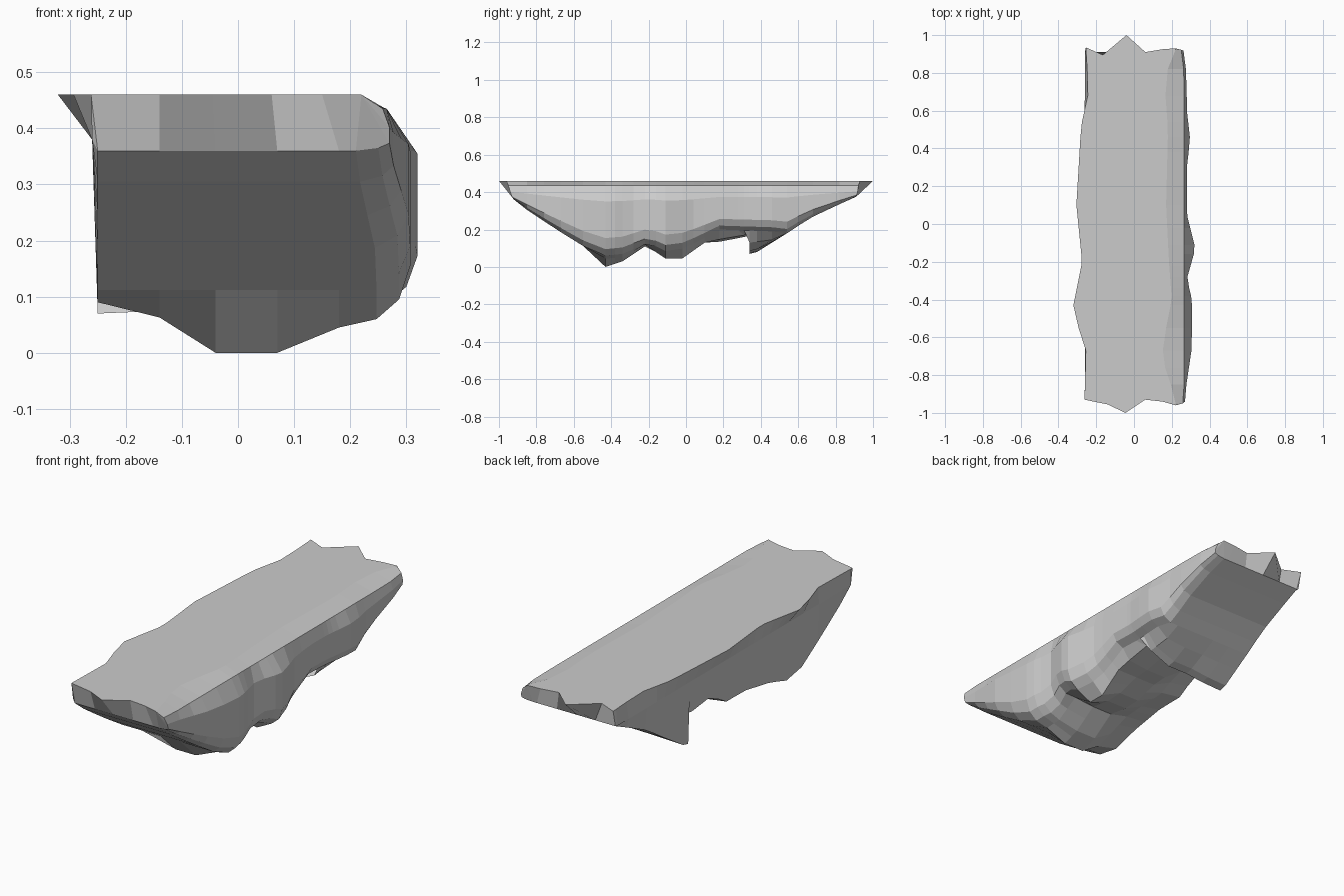
import bpy, bmesh

if "Cube" in bpy.data.objects:
    bpy.data.objects.remove(bpy.data.objects["Cube"])

TOP = 0.46


def interp(pts, y):
    """Piecewise linear profile lookup."""
    if y <= pts[0][0]:
        return pts[0][1]
    for (a, u), (b, v) in zip(pts, pts[1:]):
        if y <= b:
            return u + (v - u) * (y - a) / (b - a)
    return pts[-1][1]


# Profiles along the ledge: (y, value)
left_top_x = [(-.93, -.262), (-.67, -.255), (-.45, -.325), (-.2, -.275), (.1, -.305),
              (.52, -.28), (.7, -.24), (.93, -.255)]
right_top_x = [(-.9, .22), (-.8, .17), (-.65, .15), (-.4, .20), (-.2, .185), (.1, .17),
               (.5, .18), (.7, .165), (.83, .18), (.9, .22)]
right_wall_x = [(-.9, .27), (-.65, .307), (-.4, .307), (-.29, .28), (-.13, .325),
                (.05, .28), (.3, .28), (.45, .297), (.6, .28), (.8, .278), (.9, .262)]
front_slope = [(-.92, .36), (-.85, .305), (-.7, .205), (-.55, .112)]
back_slope = [(.54, .18), (.66, .26), (.82, .335), (.92, .38)]
left_bottom = front_slope + [(-.43, .09), (-.3, .13), (-.1, .165), (.04, .165), (.1, .20),
                             (.18, .235), (.28, .22), (.31, .24), (.34, .07), (.38, .08),
                             (.46, .13)] + back_slope
mid_bottom = front_slope + [(-.43, 0), (-.34, .03), (-.22, .11), (-.06, .085), (.1, .13),
                            (.18, .135), (.28, .16), (.31, .21), (.34, .085), (.38, .095),
                            (.46, .135)] + back_slope
right_bottom = front_slope + [(-.43, .045), (-.34, .05), (-.22, .12), (-.11, .045),
                              (-.02, .045), (.1, .13), (.28, .17), (.31, .2), (.34, .13),
                              (.46, .145)] + back_slope
wall_bottom = front_slope + [(-.43, .06), (-.34, .07), (-.2, .13), (-.08, .07), (.05, .13),
                             (.18, .20), (.46, .19)] + back_slope


def section(y):
    """Cross-section points from top left, under the rock, to top right."""
    zl, zm, zr, zw = (interp(p, y) for p in (left_bottom, mid_bottom, right_bottom, wall_bottom))
    xr = interp(right_wall_x, y)
    h = .41 - zw
    return [(interp(left_top_x, y), TOP), (-.26, max(zl, .38)), (-.25, zl),
            (-.14, .7 * zl + .3 * zm), (-.04, zm), (.07, zm),
            (.18, zr), (xr - .06, zw), (xr - .02, zw + .1 * h), (xr, zw + .27 * h),
            (xr, zw + .83 * h), (min(.265, xr - .012), .435),
            (interp(right_top_x, y), TOP)]


# Undercut behind the hanging fin: lower points pushed towards +y
undercut = {.28: .03, .31: .15}
# Rounded right corners at both ends: outward shift of the wall points
corner = [0] * 8 + [.005, .01, .02, .03, .03]
stations = [-.92, -.85, -.76, -.67, -.55, -.43, -.38, -.34, -.28, -.22, -.16, -.11, -.02, .04,
            .1, .18, .28, .31, .34, .38, .46, .54, .6, .68, .82, .91]

# Rock ledge body lofted along y
bm = bmesh.new()
rows = []
for y in stations:
    row = []
    for i, (x, z) in enumerate(section(y)):
        dy = undercut.get(y, 0) if 2 <= i <= 6 else 0
        if y == stations[0]:
            dy = -corner[i]
        elif y == stations[-1]:
            dy = corner[i] * .4
        row.append(bm.verts.new((x, y + dy, z)))
    rows.append(row)
for a, b in zip(rows, rows[1:]):
    for i in range(len(a) - 1):
        bm.faces.new((a[i], a[i + 1], b[i + 1], b[i]))


# Jagged end lips, rising from the end section to the top
def end_lip(row, pts):
    lip = [bm.verts.new((x, y, TOP)) for x, y in pts]
    for i in range(len(lip) - 1):
        bm.faces.new((row[i + 2], row[i + 3], lip[i + 1], lip[i]))
    bm.faces.new((row[0], row[1], row[2], lip[0]))
    for i in range(7, 12):
        bm.faces.new((lip[-1], row[i], row[i + 1]))
    return lip


front = end_lip(rows[0], [(-.262, -.93), (-.14, -.955), (-.045, -1), (.06, -.93),
                          (.15, -.94), (.22, -.96)])
back = end_lip(rows[-1], [(-.255, .935), (-.165, .895), (-.04, 1), (.06, .91),
                          (.15, .925), (.22, .93)])

# Flat walkable top
bm.faces.new(front + [r[-1] for r in rows] + back[::-1] + [r[0] for r in rows[::-1]])
bmesh.ops.recalc_face_normals(bm, faces=bm.faces[:])

mesh = bpy.data.meshes.new("rock_ledge")
bm.to_mesh(mesh)
bm.free()
bpy.context.collection.objects.link(bpy.data.objects.new("rock_ledge", mesh))
